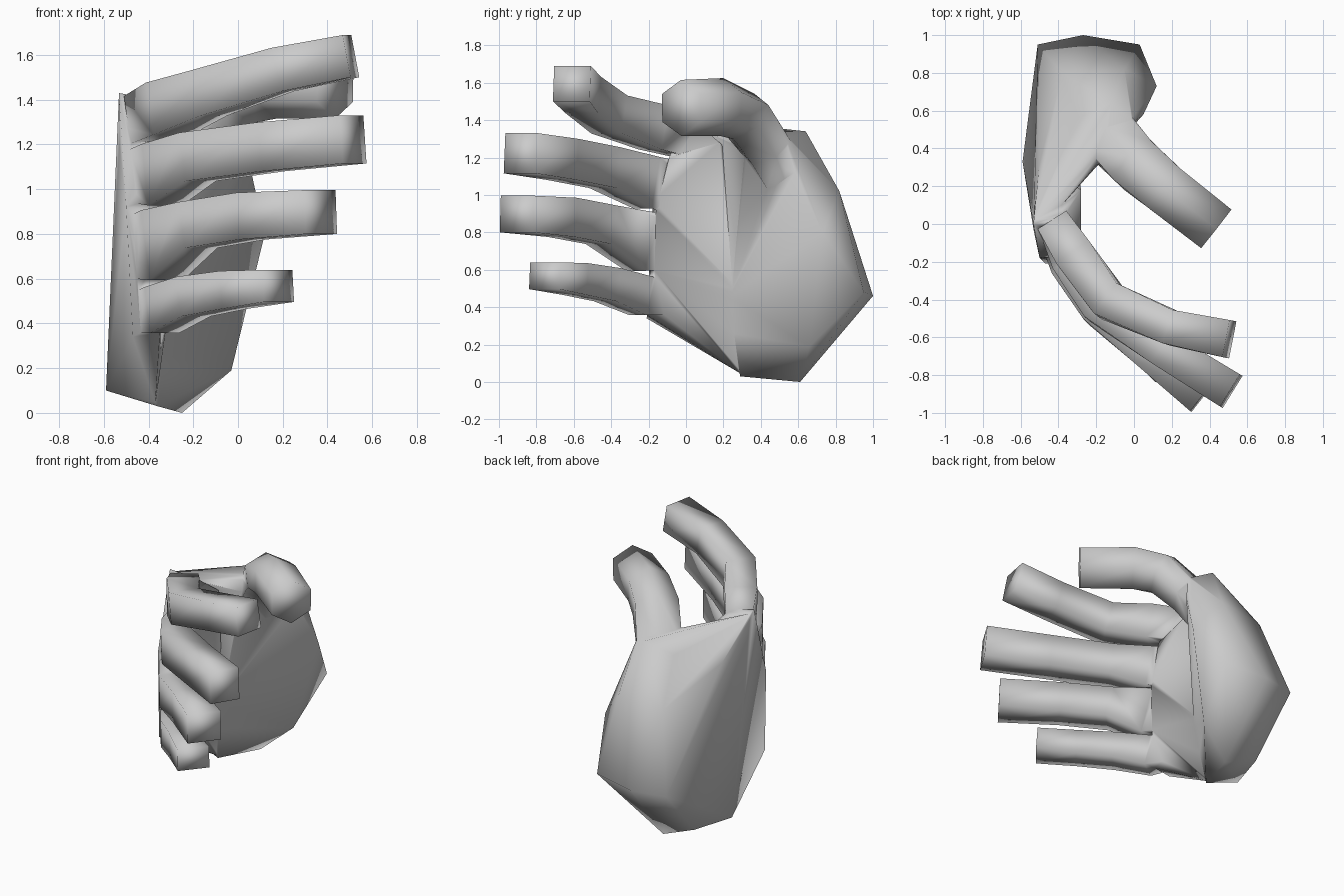
import bpy, bmesh, math
from mathutils import Vector

if "Cube" in bpy.data.objects:
    bpy.data.objects.remove(bpy.data.objects["Cube"])


def make_object(name, bm):
    bmesh.ops.recalc_face_normals(bm, faces=bm.faces)
    for f in bm.faces:
        f.smooth = True
    me = bpy.data.meshes.new(name)
    bm.to_mesh(me)
    bm.free()
    ob = bpy.data.objects.new(name, me)
    bpy.context.collection.objects.link(ob)
    return ob


def hull(name, pts):
    bm = bmesh.new()
    for p in pts:
        bm.verts.new(p)
    bmesh.ops.convex_hull(bm, input=bm.verts)
    loose = [v for v in bm.verts if not v.link_faces]
    bmesh.ops.delete(bm, geom=loose, context='VERTS')
    return make_object(name, bm)


def finger(name, stations, section):
    """Loft a section along stations of (x, y, z, half width, half height)."""
    bm = bmesh.new()
    cs = [Vector(s[:3]) for s in stations]
    rings = []
    for i, s in enumerate(stations):
        t = (cs[min(i + 1, len(cs) - 1)] - cs[max(i - 1, 0)]).normalized()
        side = t.cross(Vector((0, 0, 1))).normalized()
        up = side.cross(t)
        rings.append([bm.verts.new(cs[i] + side * a * s[3] + up * b * s[4])
                      for a, b in section])
    n = len(section)
    for r0, r1 in zip(rings, rings[1:]):
        for k in range(n):
            bm.faces.new((r0[k], r0[(k + 1) % n], r1[(k + 1) % n], r1[k]))
    bm.faces.new(rings[0])
    bm.faces.new(rings[-1])
    return make_object(name, bm)


# Heel, thumb mound and back of the hand up to the index knuckle
heel = hull("hand", [
    (-0.59, 0.33, 0.10), (-0.36, 0.29, 0.03), (-0.25, 0.61, 0.0),
    (-0.03, 0.66, 0.19), (-0.50, 0.62, 0.10), (-0.27, 1.0, 0.46),
    (-0.51, 0.95, 0.46), (0.03, 0.95, 0.48), (0.12, 0.73, 0.80),
    (-0.05, 0.82, 1.02), (-0.38, 0.80, 0.98), (0.05, 0.58, 1.12),
    (-0.12, 0.64, 1.34), (0.0, 0.54, 1.30), (-0.30, 0.56, 1.26),
    (-0.53, 0.01, 1.41), (-0.40, 0.08, 1.35), (-0.30, 0.23, 1.22),
    (-0.31, 0.23, 0.45)])

# Flat of the palm up to the knuckles
palm = hull("palm", [
    (-0.532, 0.0, 1.43), (-0.37, 0.04, 1.40), (-0.53, -0.04, 1.20),
    (-0.50, -0.18, 0.92), (-0.47, -0.21, 0.34), (-0.35, -0.21, 0.35),
    (-0.29, -0.17, 0.6), (-0.28, -0.16, 0.92), (-0.28, -0.09, 1.20),
    (-0.28, 0.18, 1.28),
    (-0.29, 0.25, 0.50), (-0.37, 0.30, 0.04), (-0.59, 0.33, 0.10),
    (-0.50, 0.33, 1.15)])

# Four squared fingers, wider where they meet the palm
square = [(-1, -1), (1, -1), (1, 1), (-1, 1)]
fingers = {
    "index_finger": [
        (-0.42, 0.0, 1.31, .09, .11), (-0.31, -0.17, 1.36, .105, .12),
        (-0.13, -0.41, 1.43, .10, .105),
        (0.20, -0.55, 1.535, .092, .10), (0.505, -0.61, 1.595, .10, .096)],
    "middle_finger": [
        (-0.42, -0.06, 1.06, .07, .12), (-0.34, -0.21, 1.065, .09, .14),
        (-0.18, -0.43, 1.145, .10, .11),
        (0.15, -0.66, 1.19, .095, .11), (0.515, -0.885, 1.223, .10, .108)],
    "ring_finger": [
        (-0.42, -0.10, 0.74, .07, .14), (-0.34, -0.24, 0.75, .09, .16),
        (-0.18, -0.45, 0.84, .10, .105),
        (0.06, -0.66, 0.88, .095, .105), (0.37, -0.905, 0.898, .112, .098)],
    "little_finger": [
        (-0.41, -0.12, 0.45, .06, .09), (-0.34, -0.24, 0.46, .08, .105),
        (-0.20, -0.42, 0.52, .09, .09),
        (-0.02, -0.59, 0.55, .085, .085), (0.18, -0.755, 0.568, .105, .072)]}
parts = [palm] + [finger(k, v, square) for k, v in fingers.items()]

# Thumb rising from the mound and reaching over the palm
hexagon = [(math.cos(math.radians(60 * k + 30)), math.sin(math.radians(60 * k + 30)))
           for k in range(6)]
parts.append(finger("thumb", [
    (-0.16, 0.56, 1.0, .12, .10), (-0.10, 0.44, 1.24, .17, .13),
    (0.02, 0.31, 1.42, .165, .145), (0.16, 0.19, 1.47, .155, .155),
    (0.435, -0.025, 1.465, .15, .15)], hexagon))

# Fuse everything into a single skin
for p in parts:
    m = heel.modifiers.new("fuse_" + p.name, 'BOOLEAN')
    m.operation = 'UNION'
    m.solver = 'EXACT'
    m.object = p
    p.hide_render = True
deps = bpy.context.evaluated_depsgraph_get()
skin = bpy.data.meshes.new_from_object(heel.evaluated_get(deps))
heel.modifiers.clear()
heel.data = skin
for p in parts:
    bpy.data.objects.remove(p)
bm = bmesh.new()
bm.from_mesh(skin)
bmesh.ops.remove_doubles(bm, verts=bm.verts, dist=0.012)
bm.to_mesh(skin)
bm.free()
bpy.context.view_layer.objects.active = heel
heel.select_set(True)
bpy.ops.object.shade_smooth_by_angle(angle=math.radians(100))
